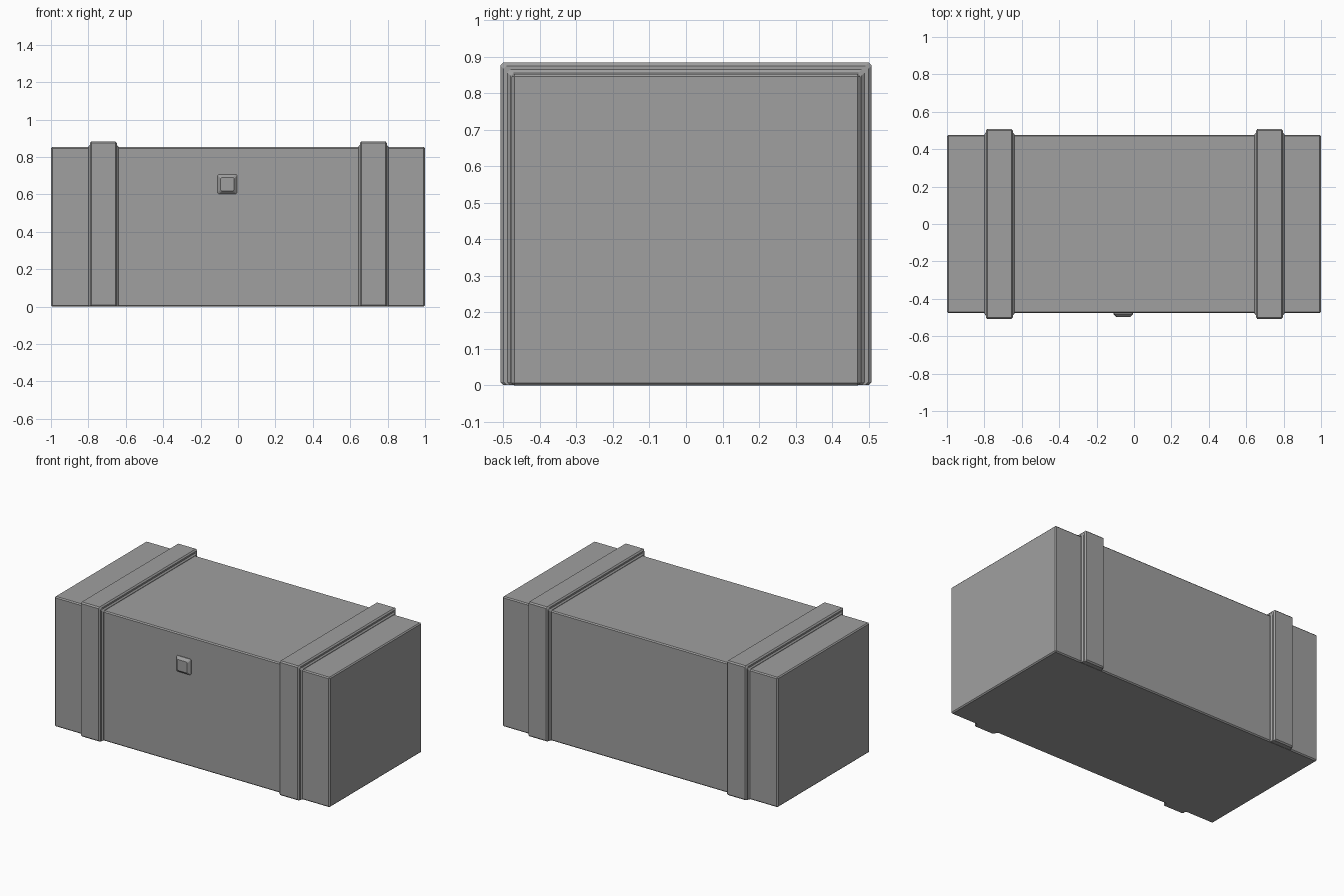
import bpy, bmesh

cube = bpy.data.objects.get("Cube")
if cube:
    bpy.data.objects.remove(cube, do_unlink=True)

grey = bpy.data.materials.new("plain grey")
grey.use_nodes = True
colour = (0.35, 0.35, 0.35, 1)
grey.diffuse_color = colour
grey.node_tree.nodes["Principled BSDF"].inputs["Base Color"].default_value = colour

HALF_Y, TOP = 0.477, 0.853


def finish(bm, name):
    bmesh.ops.recalc_face_normals(bm, faces=bm.faces)
    mesh = bpy.data.meshes.new(name)
    bm.to_mesh(mesh)
    bm.free()
    mesh.materials.append(grey)
    obj = bpy.data.objects.new(name, mesh)
    bpy.context.collection.objects.link(obj)
    return obj


def loft(rings, name):
    """Join matching rings of points and cap both ends."""
    bm = bmesh.new()
    loops = [[bm.verts.new(p) for p in ring] for ring in rings]
    n = len(loops[0])
    for a, b in zip(loops, loops[1:]):
        for i in range(n):
            j = (i + 1) % n
            bm.faces.new((a[i], a[j], b[j], b[i]))
    bm.faces.new(loops[0])
    bm.faces.new(loops[-1])
    return finish(bm, name)


def cut_rect(w0, w1, h0, h1, c):
    """Rectangle outline with chamfered corners."""
    return [(w0 + c, h0), (w1 - c, h0), (w1, h0 + c), (w1, h1 - c),
            (w1 - c, h1), (w0 + c, h1), (w0, h1 - c), (w0, h0 + c)]


# Main box with narrow chamfered edges
bm = bmesh.new()
bmesh.ops.create_cube(bm, size=1)
for v in bm.verts:
    v.co.x *= 2
    v.co.y *= 2 * HALF_Y
    v.co.z = (v.co.z + 0.5) * TOP
body = finish(bm, "crate_body")
bevel = body.modifiers.new("edge chamfer", "BEVEL")
bevel.width = 0.007
bevel.segments = 1

# Raised straps: flared foot, straight wall, chamfered outer edge
half_section = [(0.08, -0.01), (0.08, 0.003), (0.072, 0.012), (0.072, 0.022), (0.064, 0.031)]
for name, x in (("right_strap", -0.72), ("left_strap", 0.724)):
    section = [(-w, o) for w, o in half_section] + [(w, o) for w, o in reversed(half_section)]
    rings = [[(x + w, y, z) for y, z in
              cut_rect(-HALF_Y - o, HALF_Y + o, 0.001, TOP + o, 0.008)]
             for w, o in section]
    loft(rings, name)

# Small latch stud on the front, tapering outward
latch_rings = [(0.052, 0.47), (0.052, 0.482), (0.036, 0.498)]
loft([[(-0.057 + a, -depth, 0.655 + b) for a, b in cut_rect(-h, h, -h, h, 0.006)]
      for h, depth in latch_rings], "front_latch")
